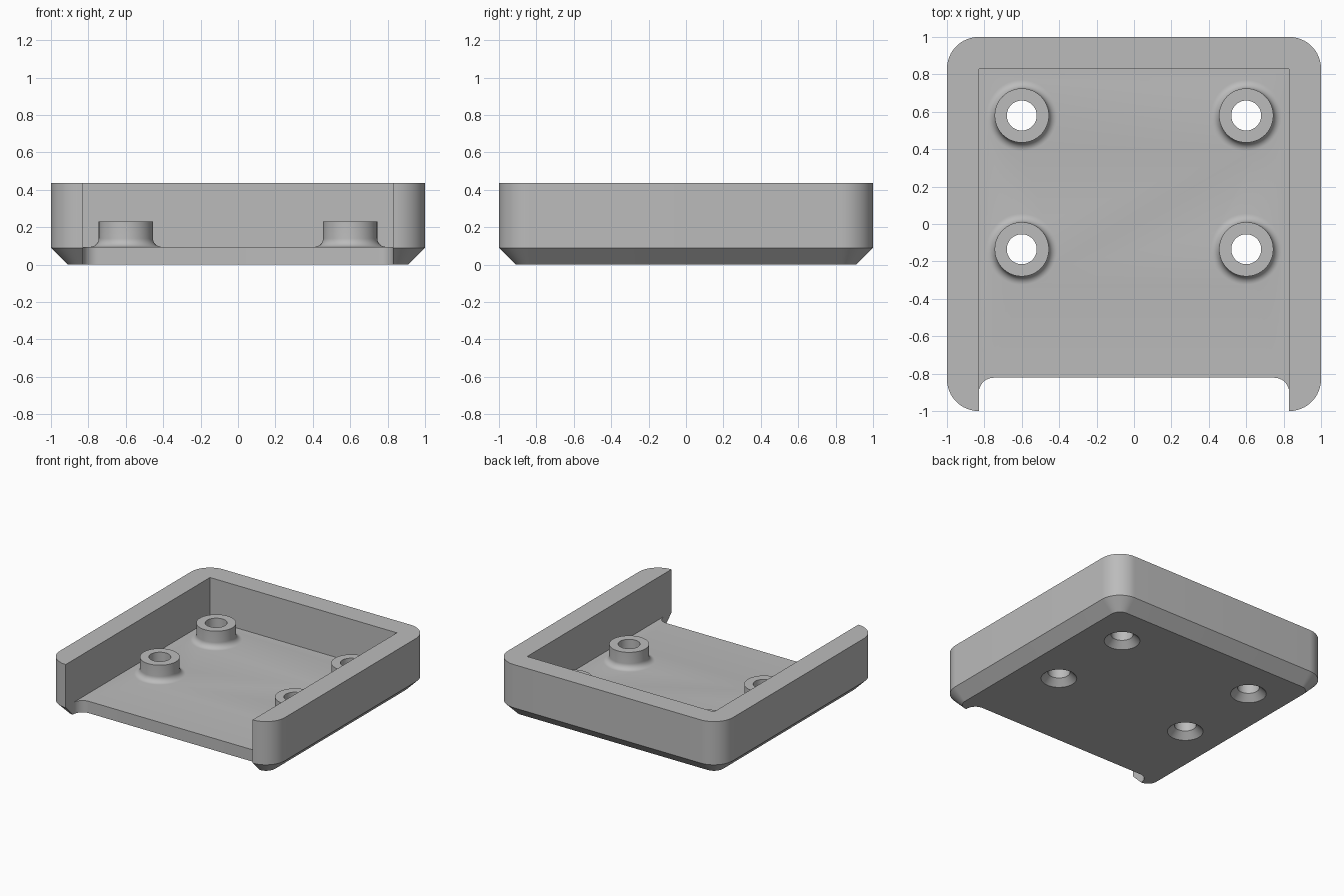
import bpy, bmesh, math

if "Cube" in bpy.data.objects:
    bpy.data.objects.remove(bpy.data.objects["Cube"])

grey = bpy.data.materials.new("plain grey")
grey.diffuse_color = (0.50, 0.50, 0.50, 1)
grey.use_nodes = True
grey.node_tree.nodes["Principled BSDF"].inputs["Base Color"].default_value = grey.diffuse_color

H, FLOOR, IN, R = 0.437, 0.095, 0.83, 0.17
SEG = 64


def finish(name, bm):
    bmesh.ops.recalc_face_normals(bm, faces=bm.faces)
    me = bpy.data.meshes.new(name)
    bm.to_mesh(me)
    bm.free()
    ob = bpy.data.objects.new(name, me)
    bpy.context.collection.objects.link(ob)
    me.materials.append(grey)
    return ob


def loft(name, rings):
    """Skin a stack of equal-length rings and cap both ends."""
    bm = bmesh.new()
    vs = [[bm.verts.new(p) for p in ring] for ring in rings]
    n = len(vs[0])
    for a, b in zip(vs, vs[1:]):
        for i in range(n):
            j = (i + 1) % n
            bm.faces.new((a[i], a[j], b[j], b[i]))
    bm.faces.new(vs[0][::-1])
    bm.faces.new(vs[-1])
    return finish(name, bm)


def rounded(r, z):
    """Rounded square ring around fixed corner centres."""
    pts = []
    for k, (sx, sy) in enumerate(((1, 1), (-1, 1), (-1, -1), (1, -1))):
        for i in range(17):
            a = math.pi / 2 * (k + i / 16)
            pts.append((sx * IN + r * math.cos(a), sy * IN + r * math.sin(a), z))
    return pts


def lathe(name, profile, x, y):
    return loft(name, [[(x + r * math.cos(2 * math.pi * i / SEG),
                         y + r * math.sin(2 * math.pi * i / SEG), z)
                        for i in range(SEG)] for r, z in profile])


def prism(name, outline, z0, z1):
    return loft(name, [[(x, y, z) for x, y in outline] for z in (z0, z1)])


def combine(ob, other, op):
    m = ob.modifiers.new(op, 'BOOLEAN')
    m.operation, m.solver, m.object = op, 'EXACT', other
    bpy.context.view_layer.objects.active = ob
    bpy.ops.object.modifier_apply(modifier=m.name)
    bpy.data.objects.remove(other)


# Tray block with a chamfered underside
tray = loft("tray", [rounded(0.08, 0), rounded(R, 0.09), rounded(R, H)])

# Inside pocket, open at the front
combine(tray, prism("pocket", [(-IN, -1.2), (IN, -1.2), (IN, IN), (-IN, IN)],
                    FLOOR, 0.7), 'DIFFERENCE')

# Front notch through the floor, with rounded inner corners
f, back = 0.08, -0.822
arc = [(IN - f + f * math.cos(math.pi / 2 * i / 12),
        back - f + f * math.sin(math.pi / 2 * i / 12)) for i in range(13)]
outline = [(-IN, -1.2), (IN, -1.2)] + arc + [(-x, y) for x, y in reversed(arc)]
combine(tray, prism("notch", outline, -0.2, 0.7), 'DIFFERENCE')

# Four filleted standoffs with countersunk through holes
g, br = 0.045, 0.145
fillet = [(br + g - g * math.sin(math.pi / 2 * i / 8),
           FLOOR + g - g * math.cos(math.pi / 2 * i / 8)) for i in range(9)]
standoff = [(br + g, 0.06)] + fillet + [(br, 0.23)]
bore = [(0.15, -0.02), (0.13, 0), (0.08, 0.05), (0.08, 0.4)]
for x in (-0.6, 0.6):
    for y in (-0.135, 0.58):
        combine(tray, lathe("standoff", standoff, x, y), 'UNION')
        combine(tray, lathe("bore", bore, x, y), 'DIFFERENCE')

# Smooth curved walls, sharp edges elsewhere
bpy.ops.object.select_all(action='DESELECT')
tray.select_set(True)
bpy.context.view_layer.objects.active = tray
bpy.ops.object.shade_smooth_by_angle(angle=math.radians(25))
